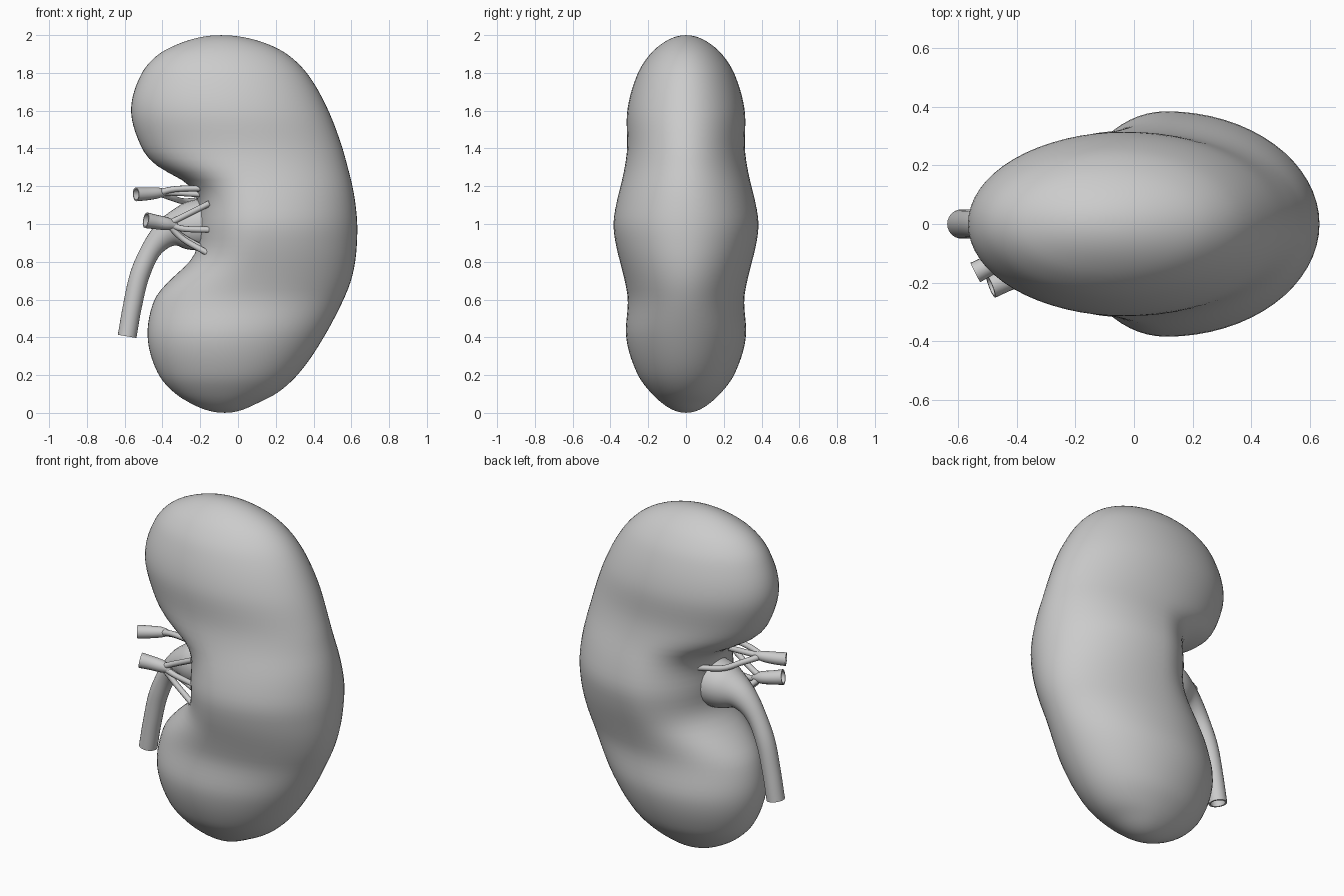
import bpy, bmesh, math
from mathutils import Vector

if "Cube" in bpy.data.objects:
    bpy.data.objects.remove(bpy.data.objects["Cube"])


def interp(keys, vals, t):
    # smooth cubic through unevenly spaced stations
    n = len(keys)
    i = max(k for k in range(n - 1) if keys[k] <= t or k == 0)

    def slope(k):
        a, b = max(k - 1, 0), min(k + 1, n - 1)
        return (vals[b] - vals[a]) / (keys[b] - keys[a])
    h = keys[i + 1] - keys[i]
    u = (t - keys[i]) / h
    return ((2*u**3 - 3*u*u + 1) * vals[i] + (u**3 - 2*u*u + u) * h * slope(i)
            + (3*u*u - 2*u**3) * vals[i + 1] + (u**3 - u*u) * h * slope(i + 1))


def finish(name, bm, angle):
    bmesh.ops.recalc_face_normals(bm, faces=bm.faces)
    me = bpy.data.meshes.new(name)
    bm.to_mesh(me)
    bm.free()
    ob = bpy.data.objects.new(name, me)
    bpy.context.collection.objects.link(ob)
    bpy.ops.object.select_all(action='DESELECT')
    ob.select_set(True)
    bpy.context.view_layer.objects.active = ob
    bpy.ops.object.shade_smooth_by_angle(angle=math.radians(angle))
    return ob


def bridge(bm, a, b):
    n = len(a)
    for j in range(n):
        bm.faces.new((a[j], a[(j + 1) % n], b[(j + 1) % n], b[j]))


# kidney body: z, left x, right x, half depth, x of greatest depth
STATIONS = [
    (0.00, -.07, -.07, .00, -.07), (0.05, -.25, .10, .125, -.06),
    (0.10, -.33, .20, .18, -.05), (0.20, -.42, .315, .255, -.04),
    (0.40, -.48, .455, .318, -.03), (0.60, -.445, .56, .308, .02),
    (0.70, -.365, .60, .325, .06), (0.80, -.255, .622, .35, .09),
    (0.88, -.215, .63, .37, .10), (1.00, -.215, .633, .386, .11),
    (1.13, -.215, .62, .365, .10), (1.22, -.27, .603, .342, .08),
    (1.30, -.425, .582, .325, .04), (1.40, -.51, .555, .312, .01),
    (1.60, -.568, .48, .312, -.04), (1.80, -.51, .365, .255, -.07),
    (1.90, -.42, .26, .19, -.08), (1.95, -.325, .165, .135, -.08),
    (2.00, -.09, -.09, .00, -.09)]
keys = [math.acos(1 - s[0]) for s in STATIONS]
cols = [[s[k] for s in STATIONS] for k in range(1, 5)]
bm = bmesh.new()
SEG, RINGS = 64, 80
rings = []
for i in range(1, RINGS):
    t = math.pi * i / RINGS
    l, r, w, c = (interp(keys, col, t) for col in cols)
    ring = []
    for j in range(SEG):
        a = 2 * math.pi * j / SEG
        ca = math.cos(a)
        x = c + ca * ((r - c) if ca > 0 else (c - l))
        ring.append(bm.verts.new((x, w * math.sin(a), 1 - math.cos(t))))
    rings.append(ring)
for a, b in zip(rings, rings[1:]):
    bridge(bm, a, b)
for ring, x, z in ((rings[0], -.07, 0), (rings[-1], -.09, 2)):
    pole = bm.verts.new((x, 0, z))
    for j in range(SEG):
        bm.faces.new((pole, ring[j], ring[(j + 1) % SEG]))
body = finish("kidney_body", bm, 80)
smooth = body.modifiers.new("soften", 'SMOOTH')
smooth.factor, smooth.iterations = 0.5, 4


def tube(name, pts, sides=16, steps=6):
    # pts: x, y, z, radius; the first end is cut open with a shallow bore
    n = len(pts)
    ks = list(range(n))
    samples = [[interp(ks, [p[k] for p in pts], i / steps) for k in range(4)]
               for i in range((n - 1) * steps + 1)]
    P = [Vector(s[:3]) for s in samples]
    R = [s[3] for s in samples]
    bm = bmesh.new()
    rings = []
    side = None
    for i, p in enumerate(P):
        d = (P[min(i + 1, len(P) - 1)] - P[max(i - 1, 0)]).normalized()
        side = side or d.orthogonal()
        side = (side - d * side.dot(d)).normalized()
        up = d.cross(side)

        def circle(centre, rad):
            return [bm.verts.new(centre + rad * (side * math.cos(2 * math.pi * j / sides)
                    + up * math.sin(2 * math.pi * j / sides))) for j in range(sides)]
        if i == 0:
            rings += [circle(p + d * R[0], R[0] * .75), circle(p, R[0] * .8)]
        rings.append(circle(p, R[i]))
    for a, b in zip(rings, rings[1:]):
        bridge(bm, a, b)
    bm.faces.new(rings[0])
    bm.faces.new(rings[-1])
    return finish(name, bm, 45)


# ureter widening into the renal pelvis
tube("ureter", [(-.587, 0, .405, .05), (-.56, 0, .56, .05), (-.52, 0, .73, .052),
                (-.455, 0, .87, .055), (-.37, .0, .955, .08),
                (-.27, .0, .985, .125), (-.17, 0, 1.0, .14)], 24)

# each vessel: main trunk, then thin branches running into the hilum
VESSELS = {
    "upper_vessel": (
        [(-.54, -.165, 1.157, .037), (-.48, -.135, 1.16, .034),
         (-.42, -.11, 1.165, .028), (-.37, -.10, 1.168, .012)],
        [[(-.33, -.13, 1.185), (-.17, -.16, 1.19)],
         [(-.33, -.10, 1.165), (-.17, -.11, 1.155)],
         [(-.34, -.03, 1.135), (-.28, .06, 1.12), (-.17, .15, 1.13)]]),
    "lower_vessel": (
        [(-.488, -.212, 1.02, .042), (-.43, -.19, 1.01, .038),
         (-.37, -.175, 1.0, .033), (-.32, -.17, .99, .015)],
        [[(-.29, -.18, 1.04), (-.15, -.21, 1.11)],
         [(-.29, -.18, .975), (-.15, -.21, .97)],
         [(-.29, -.17, .92), (-.15, -.20, .84)],
         [(-.29, -.12, .93), (-.16, -.11, .86)]])}
for name, (trunk, branches) in VESSELS.items():
    tube(name, trunk)
    start = trunk[2][:3]
    for k, br in enumerate(branches):
        tube(f"{name}_branch_{k + 1}",
             [(*start, .018)] + [(*p, .016) for p in br], 10)
